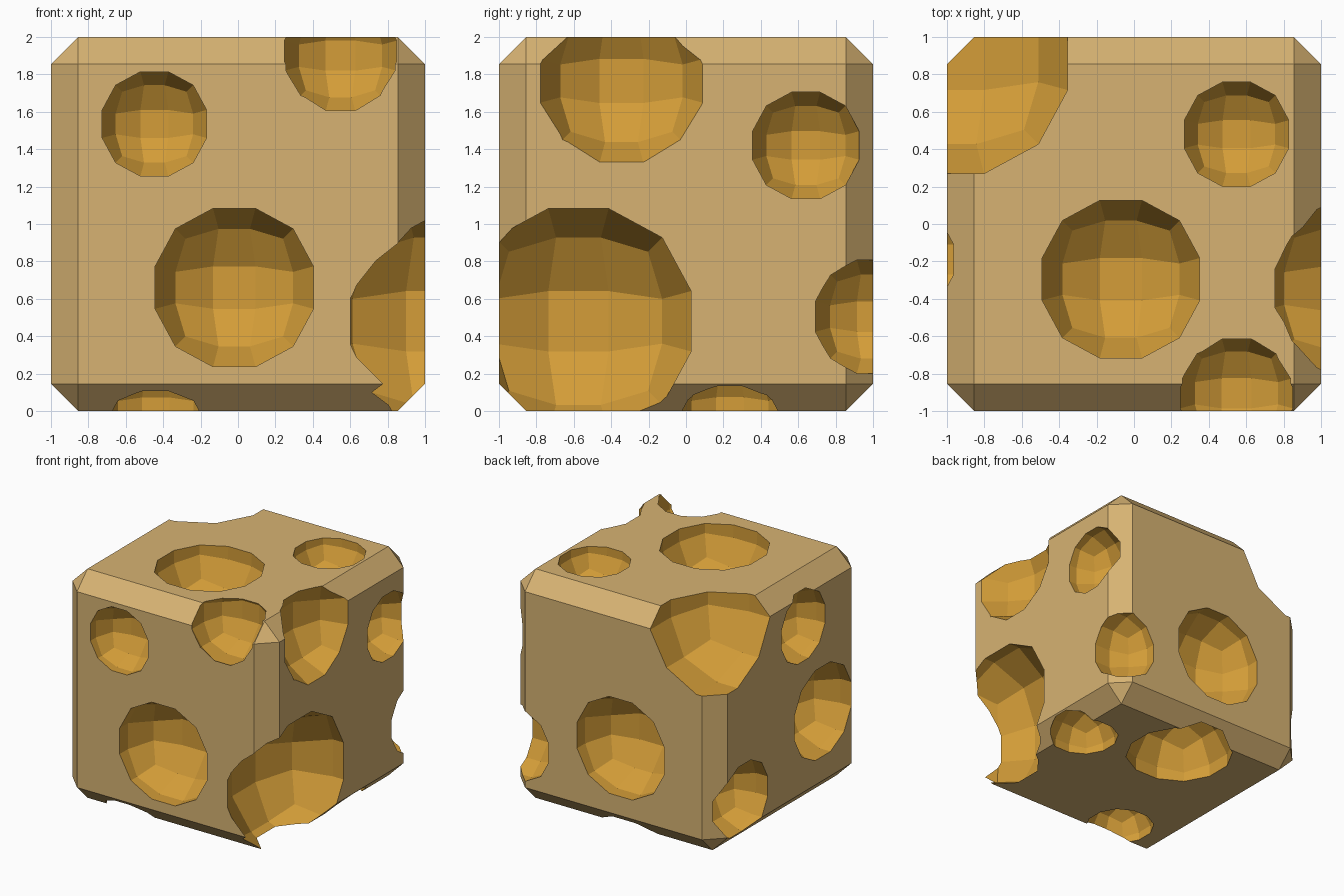
import bpy, bmesh, math
from mathutils import Vector

if "Cube" in bpy.data.objects:
    bpy.data.objects.remove(bpy.data.objects["Cube"])


def material(name, rgb):
    m = bpy.data.materials.new(name)
    m.diffuse_color = (*rgb, 1)
    m.use_nodes = True
    m.node_tree.nodes["Principled BSDF"].inputs["Base Color"].default_value = m.diffuse_color
    return m


RIND = material("pale tan rind", (0.68, 0.45, 0.17))
INSIDE = material("golden hole", (0.66, 0.34, 0.04))


def add_object(name, bm):
    mesh = bpy.data.meshes.new(name)
    bm.to_mesh(mesh)
    bm.free()
    mesh.materials.append(RIND)
    mesh.materials.append(INSIDE)
    ob = bpy.data.objects.new(name, mesh)
    bpy.context.collection.objects.link(ob)
    return ob


def hole_cutter(center, apothem):
    """Round cube with a 3 x 3 grid per side, even angles (12-sided outline)."""
    bm = bmesh.new()
    bmesh.ops.create_cube(bm, size=2)
    bmesh.ops.subdivide_edges(bm, edges=bm.edges[:], cuts=2, use_grid_fill=True)
    radius = apothem / math.cos(math.radians(15))
    for v in bm.verts:
        d = Vector([math.tan(c * math.pi / 4) for c in v.co]).normalized()
        v.co = Vector(center) + d * radius
    for f in bm.faces:
        f.material_index = 1
    bmesh.ops.recalc_face_normals(bm, faces=bm.faces[:])
    ob = add_object("hole_cutter", bm)
    ob.hide_render = True
    return ob


# Chamfered cheese block
bm = bmesh.new()
bmesh.ops.create_cube(bm, size=2)
bmesh.ops.translate(bm, verts=bm.verts[:], vec=(0, 0, 1))
bmesh.ops.bevel(bm, geom=bm.edges[:], offset=0.145, segments=1,
                affect='EDGES', profile=0.5)
for f in bm.faces:
    f.material_index = 0
block = add_object("cheese_block", bm)

# Hole positions (x, y, z) and size
HOLES = [
    # front
    (-0.447, -1.0, 1.535, 0.288), (-0.02, -1.0, 0.66, 0.437),
    # front top edge
    (0.548, -0.905, 1.9, 0.31),
    # right
    (1.06, -0.575, 0.48, 0.622), (1.13, -0.345, 1.765, 0.455),
    (1.0, 0.641, 1.42, 0.294), (0.93, 0.995, 0.505, 0.313),
    # top, back left corner
    (-0.07, -0.295, 2.0, 0.435), (0.548, 0.48, 2.0, 0.288),
    (-0.965, 0.88, 2.01, 0.63),
    # back
    (-0.07, 1.0, 0.735, 0.437),
    # left
    (-1.0, -0.19, 1.59, 0.31), (-1.0, -0.46, 0.75, 0.405),
    (-0.97, 0.62, 0.385, 0.33),
    # bottom
    (0.745, 0.235, 0.0, 0.285), (-0.057, 0.516, 0.0, 0.437),
    (-0.44, -0.71, 0.0, 0.28),
]

# Cut the holes one by one
bpy.context.view_layer.objects.active = block
for x, y, z, size in HOLES:
    cutter = hole_cutter((x, y, z), size)
    mod = block.modifiers.new("hole", 'BOOLEAN')
    mod.operation = 'DIFFERENCE'
    mod.solver = 'EXACT'
    mod.object = cutter
    bpy.ops.object.modifier_apply(modifier=mod.name)
    bpy.data.objects.remove(cutter, do_unlink=True)

for p in block.data.polygons:
    p.use_smooth = False
